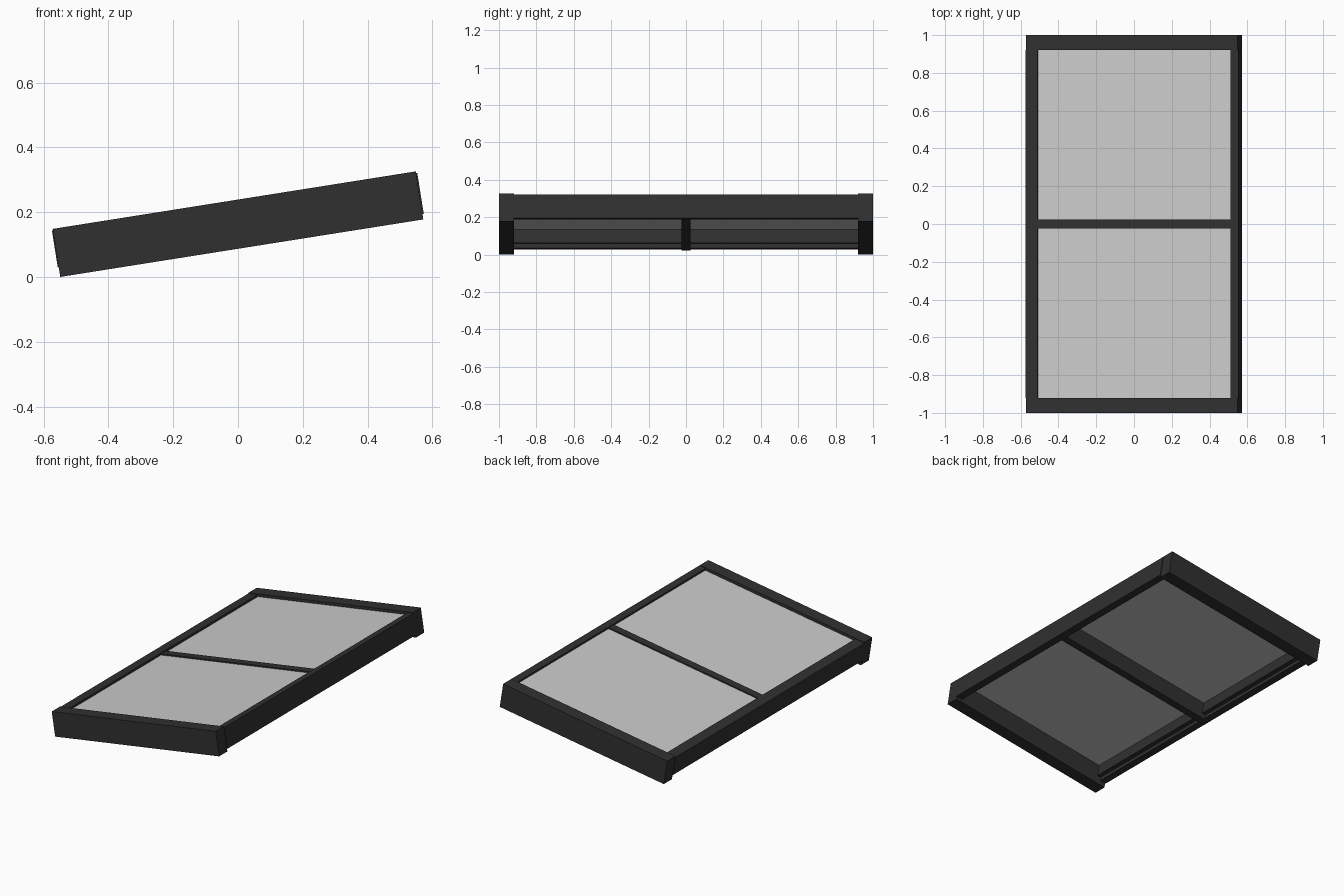
import bpy, bmesh, math
from mathutils import Matrix, Vector

if "Cube" in bpy.data.objects:
    bpy.data.objects.remove(bpy.data.objects["Cube"])

# Everything is laid out flat (u = slope direction, v = thickness), then tilted
TILT = Matrix.Translation((0, 0, 0.163)) @ Matrix.Rotation(math.radians(-9), 4, 'Y')

dark = bpy.data.materials.new("dark_frame")
dark.diffuse_color = (0.03, 0.03, 0.03, 1)
dark.use_nodes = True
dark.node_tree.nodes["Principled BSDF"].inputs["Base Color"].default_value = dark.diffuse_color


def extrude_profile(name, profile, y0, y1, mat=None):
    """Extrude a closed (u, v) profile along y and tilt it."""
    bm = bmesh.new()
    face = bm.faces.new([bm.verts.new((u, y0, v)) for u, v in profile])
    res = bmesh.ops.extrude_face_region(bm, geom=[face])
    verts = [g for g in res["geom"] if isinstance(g, bmesh.types.BMVert)]
    bmesh.ops.translate(bm, verts=verts, vec=Vector((0, y1 - y0, 0)))
    bmesh.ops.recalc_face_normals(bm, faces=bm.faces)
    bm.transform(TILT)
    mesh = bpy.data.meshes.new(name)
    bm.to_mesh(mesh)
    bm.free()
    obj = bpy.data.objects.new(name, mesh)
    bpy.context.collection.objects.link(obj)
    if mat:
        mesh.materials.append(mat)
    return obj


def rect(u0, u1, v0, v1):
    return [(u0, v0), (u1, v0), (u1, v1), (u0, v1)]


# Deep end rails
end = rect(-0.567, 0.567, -0.075, 0.075)
extrude_profile("front_end_rail", end, -1.0, -0.92, dark)
extrude_profile("back_end_rail", end, 0.92, 1.0, dark)

# Upper rail, and stepped lower rail
extrude_profile("upper_rail", rect(0.528, 0.571, -0.058, 0.07), -0.92, 0.92, dark)
lower = [(-0.570, 0.07), (-0.570, -0.046), (-0.530, -0.046),
         (-0.530, -0.022), (-0.506, -0.022), (-0.506, 0.07)]
extrude_profile("lower_rail", lower, -0.92, 0.92, dark)

# Centre glazing bar
extrude_profile("centre_bar", rect(-0.56, 0.56, -0.055, 0.066), -0.024, 0.024, dark)

# Two panes
pane = rect(-0.507, 0.529, 0.050, 0.058)
for name, s in (("front_pane", -1), ("back_pane", 1)):
    extrude_profile(name, pane, s * 0.023, s * 0.921)
